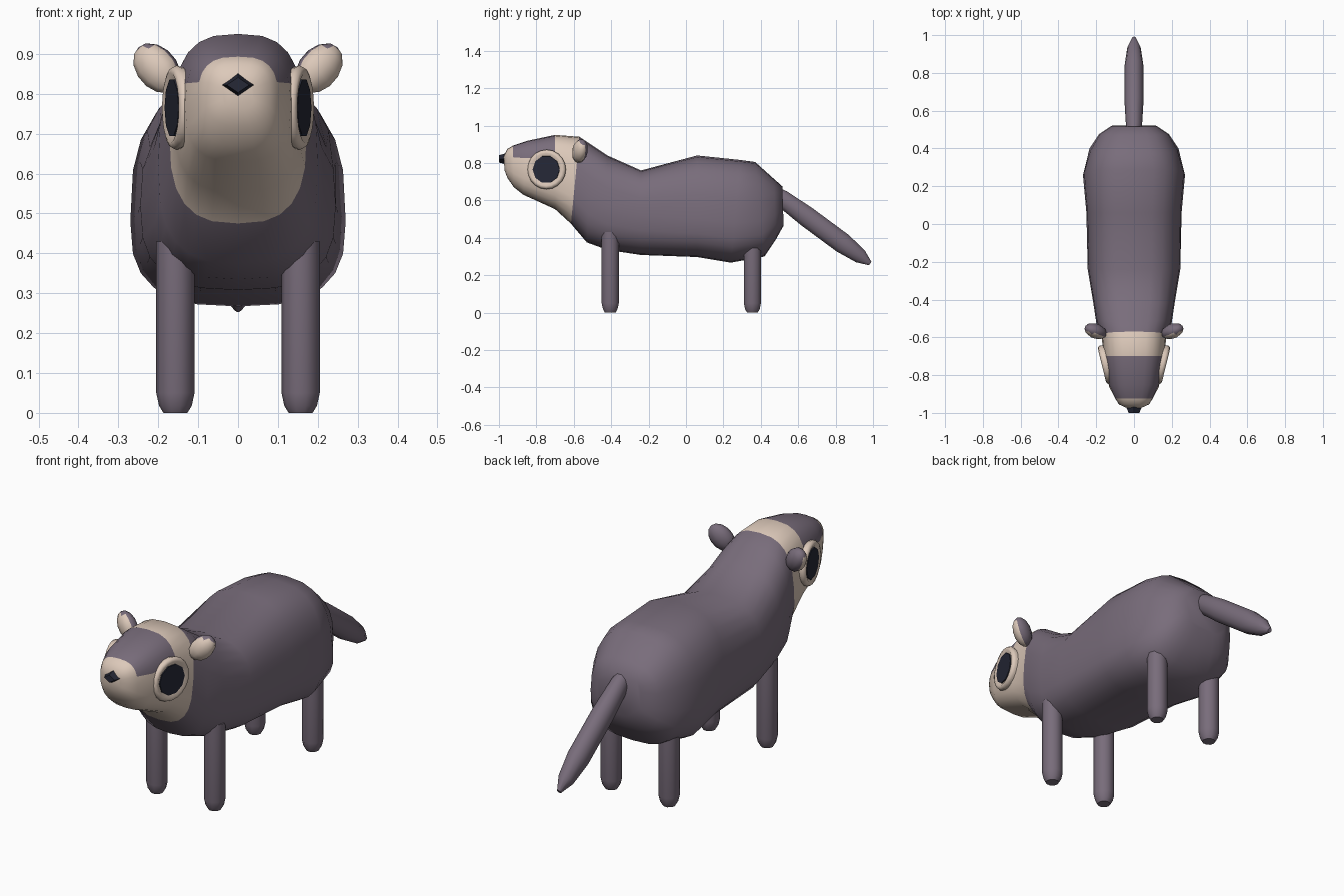
import bpy, bmesh, math
from mathutils import Vector, Matrix

if "Cube" in bpy.data.objects:
    bpy.data.objects.remove(bpy.data.objects["Cube"])


def material(name, rgb):
    m = bpy.data.materials.new(name)
    m.diffuse_color = (*rgb, 1)
    m.use_nodes = True
    m.node_tree.nodes["Principled BSDF"].inputs["Base Color"].default_value = m.diffuse_color
    return m


FUR = material("grey_purple_fur", (0.19, 0.152, 0.198))
CREAM = material("cream_fur", (0.72, 0.585, 0.49))
DARK = material("near_black", (0.019, 0.021, 0.037))


def finish(name, bm, mats, angle=40):
    bmesh.ops.recalc_face_normals(bm, faces=bm.faces[:])
    me = bpy.data.meshes.new(name)
    bm.to_mesh(me)
    bm.free()
    for m in mats:
        me.materials.append(m)
    ob = bpy.data.objects.new(name, me)
    bpy.context.collection.objects.link(ob)
    bpy.ops.object.select_all(action='DESELECT')
    ob.select_set(True)
    bpy.context.view_layer.objects.active = ob
    bpy.ops.object.shade_smooth_by_angle(angle=math.radians(angle))
    return ob


def loft(rings, color=lambda i, k: 0):
    """Skin closed rings of points and cap both ends."""
    bm = bmesh.new()
    vs = [[bm.verts.new(p) for p in r] for r in rings]
    n = len(vs[0])
    for i in range(len(vs) - 1):
        for k in range(n):
            f = bm.faces.new((vs[i][k], vs[i][(k + 1) % n],
                              vs[i + 1][(k + 1) % n], vs[i + 1][k]))
            f.material_index = color(i, k)
    bm.faces.new(vs[0]).material_index = color(0, -1)
    bm.faces.new(vs[-1]).material_index = color(len(vs) - 2, -1)
    return bm


# Body and head: squarish sections (y top, z top, y bottom, z bottom, z widest, half width)
SECTIONS = [
    (-.975, .835, -.97, .76, .80, .04),
    (-.955, .875, -.955, .72, .80, .08),
    (-.925, .893, -.92, .67, .79, .10),
    (-.85, .918, -.87, .63, .77, .132),
    (-.70, .95, -.70, .553, .74, .16),
    (-.57, .94, -.615, .475, .70, .172),
    (-.51, .90, -.53, .375, .62, .20),
    (-.42, .84, -.42, .335, .56, .215),
    (-.24, .76, -.24, .308, .52, .245),
    (.06, .84, .06, .297, .50, .252),
    (.29, .816, .24, .267, .48, .27),
    (.37, .805, .42, .30, .49, .235),
    (.47, .715, .48, .39, .52, .185),
    (.515, .675, .522, .465, .56, .12),
]
SIDES = 24


def section(yt, zt, yb, zb, zm, w, power=2.8):
    pts = []
    for k in range(SIDES):
        a = 2 * math.pi * k / SIDES
        c, s = math.cos(a), math.sin(a)
        x = w * math.copysign(abs(c) ** (2 / power), c)
        h = abs(s) ** (2 / power)
        z = zm + (zt - zm) * h if s > 0 else zm - (zm - zb) * h
        pts.append((x, yb + (yt - yb) * (z - zb) / (zt - zb), z))
    return pts


def coat(i, k):
    # cream face with a fur patch over the muzzle and brow
    if i >= 5:
        return 0
    return 0 if i in (2, 3) and 1 <= k <= 10 else 1


finish("body", loft([section(*s) for s in SECTIONS], coat), [FUR, CREAM], 60)


def tube(stations, start, end, sides=10, flat=1.0):
    """Rings of (distance fraction, radius) along a straight axis in the yz plane."""
    start, end = Vector(start), Vector(end)
    d = (end - start).normalized()
    up = Vector((1, 0, 0)).cross(d)
    rings = []
    for t, r in stations:
        c = start.lerp(end, t)
        rings.append([c + Vector((r * math.cos(a), 0, 0)) + up * (r * flat * math.sin(a))
                      for a in (2 * math.pi * k / sides for k in range(sides))])
    return loft(rings)


# Tail
finish("tail", tube([(0, .03), (.1, .042), (.35, .05), (.72, .05), (.9, .036), (1, .01)],
                    (0, .46, .65), (0, .985, .262), 10, 1.15), [FUR], 60)

# Legs
for end, y, top in (("front", -.405, .43), ("back", .355, .36)):
    for side, s in (("left", -1), ("right", 1)):
        bm = tube([(0, .03), (.018 / top, .041), (.05 / top, .048), (1, .048)],
                  (s * .157, y, 0), (s * .157, y, top))
        finish(f"{end}_leg_{side}", bm, [FUR], 50)

# Nose: blunt four-sided cone
bm = bmesh.new()
bmesh.ops.create_cone(bm, cap_ends=True, segments=4, radius1=.052, radius2=.028, depth=.055,
                      matrix=Matrix.Translation((0, -.9725, .822))
                      @ Matrix.Diagonal((1, 1, .68, 1))
                      @ Matrix.Rotation(math.pi / 2, 4, 'X'))
finish("nose", bm, [DARK], 20)

for side, s in (("left", -1), ("right", 1)):
    # Eye: rounded cream rim around a dark disc, turned slightly forward
    out = Vector((s * math.cos(.24), -math.sin(.24), 0))
    along = Vector((0, 0, 1)).cross(out)
    centre = Vector((s * .154, -.745, .765))

    def ring(r, h, n=20):
        return [centre + out * h + along * (r * math.cos(2 * math.pi * k / n))
                + Vector((0, 0, r * math.sin(2 * math.pi * k / n))) for k in range(n)]

    finish(f"eye_rim_{side}", loft([ring(.098, -.025), ring(.106, .0), ring(.100, .012),
                                    ring(.088, .016), ring(.074, .008)]), [CREAM], 60)
    finish(f"eye_{side}", loft([ring(.076, -.01, 10), ring(.074, .013, 10)]), [DARK], 30)

    # Ear: flattened ball, cream on the inner face
    bm = bmesh.new()
    bmesh.ops.create_uvsphere(bm, u_segments=10, v_segments=7, radius=1)
    inner = Vector((s * .4, -.75, -.5))
    bmesh.ops.transform(bm, verts=bm.verts[:], matrix=Matrix.Translation((s * .203, -.567, .864))
                        @ Matrix.Rotation(s * .35, 4, 'Z')
                        @ Matrix.Rotation(s * .75, 4, 'Y')
                        @ Matrix.Diagonal((.052, .04, .072, 1)))
    bm.normal_update()
    for f in bm.faces:
        f.material_index = int(f.normal.dot(inner) > .12)
    finish(f"ear_{side}", bm, [FUR, CREAM], 60)
